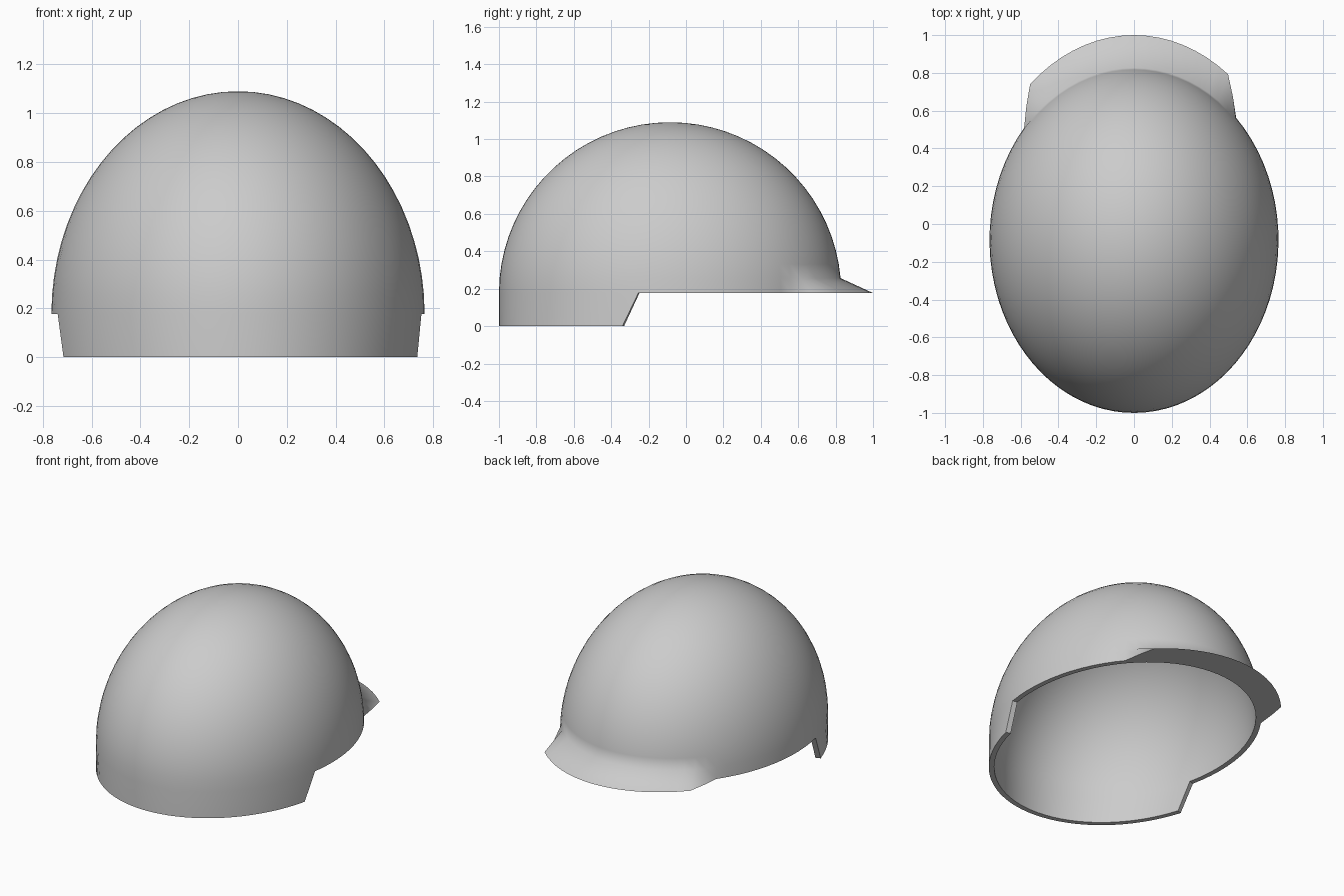
import bpy, bmesh
from math import sin, cos, radians

if "Cube" in bpy.data.objects:
    bpy.data.objects.remove(bpy.data.objects["Cube"])

CY, Z0 = -0.085, 0.177            # dome centre and height of the front rim
OUTER = (0.765, 0.915, 0.913)
INNER = (0.732, 0.882, 0.880)
LIP = (0.847, 1.085)              # brim edge radii

# Column angles measured from +y towards +x, broken at brim corners and skirt cuts
keys = [(-105, 12), (-49.5, 2), (-40.5, 17), (36, 2), (45, 12), (100.7, 35), (255, 0)]
cols = []
for (a, n), (b, _) in zip(keys, keys[1:]):
    cols += [a + (b - a) * i / n for i in range(n)]
N = len(cols)
BACK = N - 35                     # first column of the rear skirt
lats = [0, 5] + [5 + 85 * i / 18 for i in range(1, 19)]


def brim(a):
    """Brim strength: full at the front, fading to nothing at its corners."""
    a = a if a < 180 else a - 360
    return max(0, min(1, (a + 49.5) / 9, (45 - a) / 9))


def shell(bm, rad, with_brim):
    rows = []
    for r, lat in enumerate(lats):
        row = []
        for a in cols:
            t, c = radians(a), cos(radians(lat))
            f = brim(a) if with_brim and r == 0 else 0
            rx = rad[0] * c + (LIP[0] - rad[0]) * f
            ry = rad[1] * c + (LIP[1] - rad[1]) * f
            row.append(bm.verts.new((rx * sin(t), CY + ry * cos(t),
                                     Z0 + rad[2] * sin(radians(lat)))))
        rows.append(row)
    for lo, hi in zip(rows, rows[1:]):
        for i in range(N):
            j = (i + 1) % N
            bm.faces.new((lo[i], lo[j], hi[j], hi[i]))
    # rear skirt, its ends slanting backwards
    top = rows[0][BACK:] + [rows[0][0]]
    bottom = []
    for i in range(36):
        t = radians(106.2 + (249.2 - 106.2) * i / 35)
        bottom.append(bm.verts.new((rad[0] * sin(t), CY + rad[1] * cos(t), 0)))
    for i in range(35):
        bm.faces.new((bottom[i], bottom[i + 1], top[i + 1], top[i]))
    # continuous lower border: front rim, then down and around the skirt
    return rows[0][:BACK + 1] + bottom


bm = bmesh.new()
out_edge = shell(bm, OUTER, True)
in_edge = shell(bm, INNER, False)
# rim and flat underside of the brim
M = len(out_edge)
for i in range(M):
    j = (i + 1) % M
    bm.faces.new((out_edge[i], out_edge[j], in_edge[j], in_edge[i]))
bmesh.ops.remove_doubles(bm, verts=bm.verts[:], dist=0.0005)
bmesh.ops.recalc_face_normals(bm, faces=bm.faces[:])
me = bpy.data.meshes.new("helmet_shell")
bm.to_mesh(me)
bm.free()
helmet = bpy.data.objects.new("helmet_shell", me)
bpy.context.collection.objects.link(helmet)
bpy.context.view_layer.objects.active = helmet
helmet.select_set(True)
bpy.ops.object.shade_smooth_by_angle(angle=radians(62))
